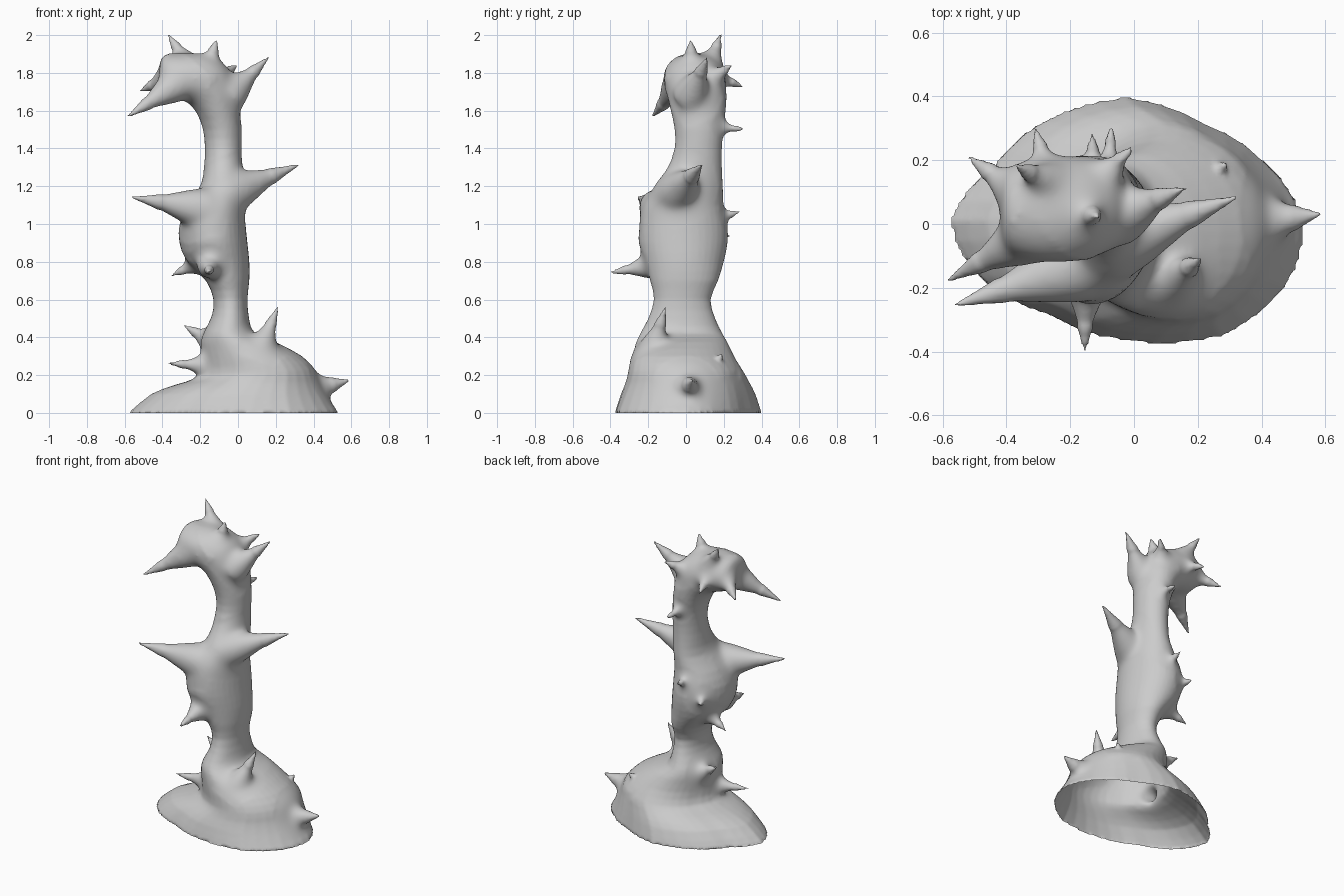
import bpy, bmesh, math
from mathutils import Vector

if "Cube" in bpy.data.objects:
    bpy.data.objects.remove(bpy.data.objects["Cube"])

SIDES = 36

# Trunk sections: left x, left z, right x, right z, front y, back y
SECTIONS = [
    (-.58, 0, .53, 0, -.38, .40), (-.46, .10, .475, .09, -.35, .37),
    (-.33, .15, .44, .16, -.325, .34), (-.22, .19, .41, .23, -.31, .31),
    (-.20, .28, .34, .30, -.295, .26), (-.20, .37, .20, .375, -.265, .22),
    (-.18, .43, .09, .42, -.24, .19), (-.14, .51, .06, .49, -.20, .155),
    (-.13, .60, .05, .60, -.17, .13), (-.17, .70, .06, .70, -.19, .17),
    (-.27, .80, .06, .80, -.225, .20), (-.31, .90, .05, .90, -.25, .22),
    (-.31, 1.0, .04, 1.0, -.25, .22), (-.27, 1.1, .035, 1.1, -.23, .20),
    (-.20, 1.2, .03, 1.2, -.17, .195), (-.18, 1.3, .025, 1.3, -.10, .19),
    (-.175, 1.4, .02, 1.4, -.06, .19), (-.185, 1.5, .02, 1.5, -.06, .20),
    (-.22, 1.59, .01, 1.61, -.08, .21), (-.27, 1.645, .0, 1.72, -.10, .215),
    (-.32, 1.66, -.06, 1.84, -.12, .215), (-.36, 1.67, -.17, 1.90, -.12, .21),
    (-.39, 1.68, -.30, 1.905, -.11, .20), (-.41, 1.69, -.395, 1.90, -.08, .17),
    (-.42, 1.73, -.415, 1.86, -.03, .12),
]
# Irregular ground outline: radius factor every 30 degrees
OUTLINE = [1, .92, .90, 1, .93, .87, 1, .95, .88, .97, 1.08, 1.05]

# Thorns: tip, base centre, base radius
THORNS = [
    ((-.59, -.18, 1.565), (-.30, -.02, 1.755), .095),   # beak
    ((.165, .115, 1.885), (-.06, .02, 1.67), .095),     # upper right
    ((.325, .085, 1.315), (-.07, -.06, 1.15), .115),    # middle right
    ((-.565, -.255, 1.142), (-.17, -.13, 1.075), .11),  # middle left
    ((-.155, -.41, .742), (-.15, -.17, .78), .07),      # front
    ((-.355, .08, .725), (-.20, .05, .80), .065),       # left
    ((-.525, .215, 1.70), (-.34, .08, 1.79), .08),      # head left
    ((-.375, .185, 2.01), (-.25, .12, 1.82), .075),     # crown left
    ((-.113, .025, 1.98), (-.16, .03, 1.81), .08),      # crown front
    ((-.315, .31, 1.725), (-.26, .13, 1.79), .065),     # head back
    ((-.07, .325, 1.50), (-.08, .15, 1.515), .05),      # neck back
    ((0, .245, 1.845), (-.11, .13, 1.76), .07),         # crown right
    ((-.13, .29, 1.065), (-.13, .15, 1.03), .055),      # back
    ((-.275, .24, .94), (-.21, .12, .93), .06),         # back left
    ((.213, -.108, .565), (.11, -.18, .31), .085),      # root upright
    ((-.38, -.13, .262), (-.14, -.08, .25), .065),      # root left
    ((-.29, .08, .465), (-.13, .05, .37), .07),         # root upper left
    ((.59, .032, .172), (.35, .0, .11), .11),           # root right
    ((.295, .195, .315), (.20, .11, .19), .09),         # root back bump
]


def loft(bm, rings):
    """Capped tube through a list of rings."""
    loops = [[bm.verts.new(p) for p in r] for r in rings]
    for a, b in zip(loops, loops[1:]):
        n = len(a)
        for i in range(n):
            bm.faces.new((a[i], a[(i + 1) % n], b[(i + 1) % n], b[i]))
    bm.faces.new(loops[0][::-1])
    bm.faces.new(loops[-1])


def spline(rows, steps):
    out = []
    for i in range(len(rows) - 1):
        p = [rows[max(0, min(len(rows) - 1, i + k))] for k in (-1, 0, 1, 2)]
        for s in range(steps):
            t = s / steps
            out.append([.5 * (2 * b + (c - a) * t + (2 * a - 5 * b + 4 * c - d) * t * t
                              + (3 * b - a - 3 * c + d) * t ** 3) for a, b, c, d in zip(*p)])
    return out + [list(rows[-1])]


def trunk_ring(s):
    lx, lz, rx, rz, y0, y1 = s
    fade = max(0, 1 - (lz + rz) / .8)
    ring = []
    for i in range(SIDES):
        a = 2 * math.pi * i / SIDES
        j, f = divmod(i * 12 / SIDES, 1)
        k = OUTLINE[int(j)] * (1 - f) + OUTLINE[(int(j) + 1) % 12] * f
        k = 1 + (k - 1) * fade
        c, n = k * math.cos(a), k * math.sin(a)
        ring.append(((lx + rx) / 2 + (rx - lx) / 2 * c, (y0 + y1) / 2 + (y1 - y0) / 2 * n,
                     (lz + rz) / 2 + (rz - lz) / 2 * c))
    return ring


def thorn(bm, tip, base, radius):
    tip, base = Vector(tip), Vector(base)
    axis = tip - base
    u = axis.orthogonal().normalized()
    v = axis.normalized().cross(u)
    rings = []
    for t, k in ((0, 1.1), (.2, .92), (.4, .66), (.6, .41), (.8, .21), (1, .05)):
        rings.append([base + axis * t + radius * k * (u * math.cos(a) + v * math.sin(a))
                      for a in (2 * math.pi * i / 16 for i in range(16))])
    loft(bm, rings)


# Trunk bending over into the head, with every thorn
bm = bmesh.new()
loft(bm, [trunk_ring(s) for s in spline(SECTIONS, 2)])
for t in THORNS:
    thorn(bm, *t)
bmesh.ops.recalc_face_normals(bm, faces=bm.faces)
mesh = bpy.data.meshes.new("thorny_trunk")
bm.to_mesh(mesh)
bm.free()
trunk = bpy.data.objects.new("thorny_trunk", mesh)
bpy.context.collection.objects.link(trunk)

# Fuse everything into one skin
remesh = trunk.modifiers.new("fuse", 'REMESH')
remesh.mode = 'VOXEL'
remesh.voxel_size = .011
bpy.context.view_layer.objects.active = trunk
trunk.select_set(True)
bpy.ops.object.modifier_apply(modifier="fuse")

bm = bmesh.new()
bm.from_mesh(mesh)
# Open the underside
bm.normal_update()
under = [f for f in bm.faces if f.calc_center_median().z < .012 and f.normal.z < -.7]
bmesh.ops.delete(bm, geom=under, context='FACES')
# Melt the thorn roots into the trunk, leaving the tips sharp
roots = set()
for tip, base, radius in THORNS:
    tip, base = Vector(tip), Vector(base)
    axis = tip - base
    for v in bm.verts:
        t = (v.co - base).dot(axis) / axis.length_squared
        if -.2 < t < .62 and (v.co - base - axis * t).length < 1.7 * radius and v.co.z > .03:
            roots.add(v)
for _ in range(30):
    bmesh.ops.smooth_vert(bm, verts=list(roots), factor=.5,
                          use_axis_x=True, use_axis_y=True, use_axis_z=True)
bmesh.ops.smooth_vert(bm, verts=[v for v in bm.verts if v.co.z > .03], factor=.5,
                      use_axis_x=True, use_axis_y=True, use_axis_z=True)
# Seat the rim on the ground
for v in bm.verts:
    if v.is_boundary or v.co.z < .004:
        v.co.z = 0
bm.to_mesh(mesh)
bm.free()
for p in mesh.polygons:
    p.use_smooth = True
